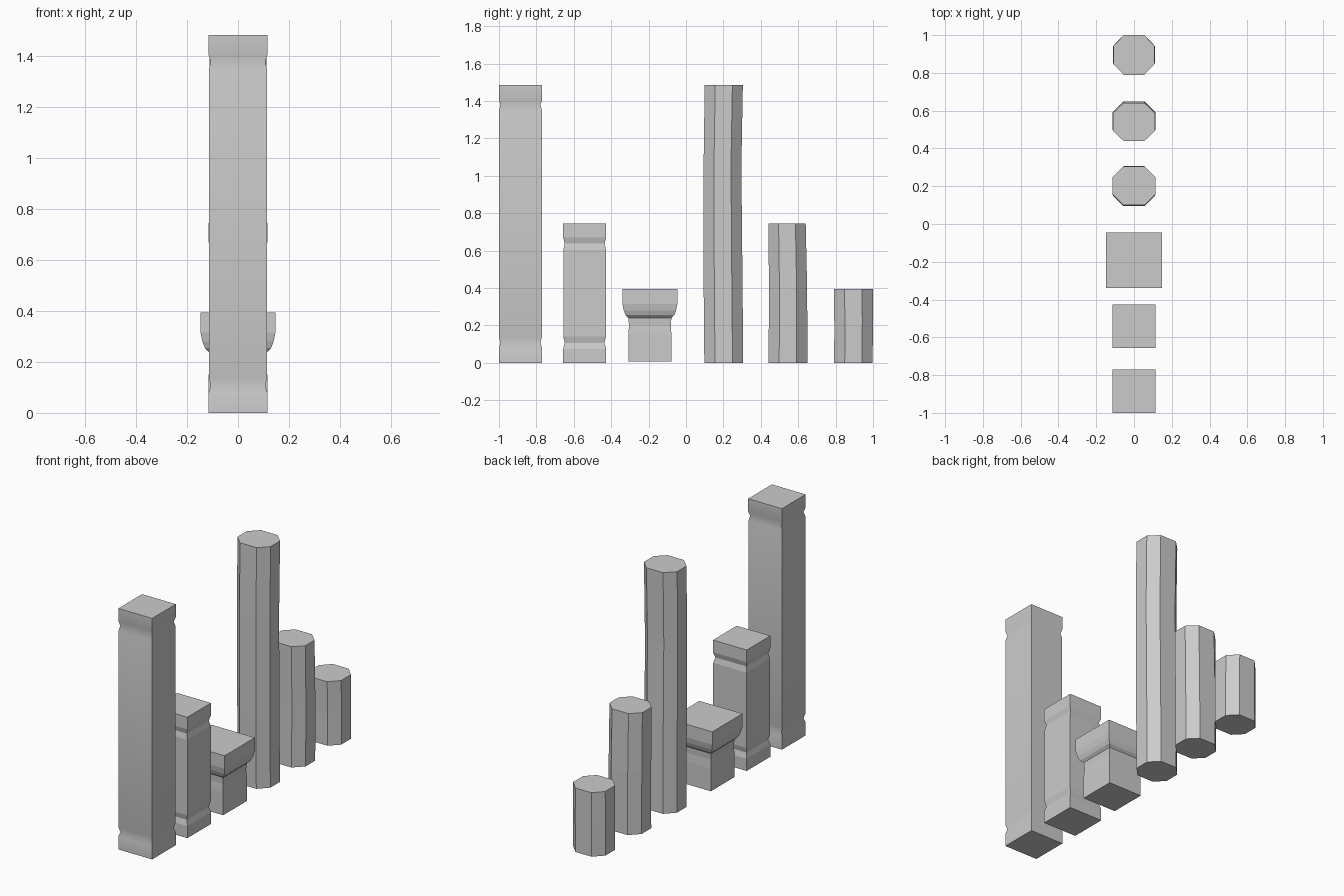
import bpy, bmesh, math

if "Cube" in bpy.data.objects:
    bpy.data.objects.remove(bpy.data.objects["Cube"])

SQUARE = [(-1, -1), (1, -1), (1, 1), (-1, 1)]
OCTAGON = [(-.5, -1), (.5, -1), (1, -.45), (1, .45),
           (.5, 1), (-.5, 1), (-1, .45), (-1, -.45)]


def loft(name, outline, rings, smooth=False):
    """Stack scaled outlines; each ring is (z, x centre, y centre, half x, half y)."""
    bm = bmesh.new()
    loops = [[bm.verts.new((cx + hx * u, cy + hy * v, z)) for u, v in outline]
             for z, cx, cy, hx, hy in rings]
    n = len(outline)
    for a, b in zip(loops, loops[1:]):
        for i in range(n):
            j = (i + 1) % n
            bm.faces.new((a[i], a[j], b[j], b[i]))
    bm.faces.new(loops[0][::-1])
    bm.faces.new(loops[-1])
    mesh = bpy.data.meshes.new(name)
    bm.to_mesh(mesh)
    bm.free()
    ob = bpy.data.objects.new(name, mesh)
    bpy.context.collection.objects.link(ob)
    if smooth:
        bpy.ops.object.select_all(action='DESELECT')
        ob.select_set(True)
        bpy.context.view_layer.objects.active = ob
        bpy.ops.object.shade_smooth_by_angle(angle=math.radians(35))


def square_pillar(name, y, profile, smooth=False):
    loft(name, SQUARE, [(z, 0, y, h, h) for z, h in profile], smooth)


def grooved(height, z0, z1, z2, depth):
    """Profile with one groove near the base, mirrored near the top."""
    half = [(0, .115), (z0, .115), (z1, .115 - depth), (z2, .114)]
    return half + [(height - z, h) for z, h in reversed(half)]


# Square pillars: tall, medium, and short one with a wide cap
square_pillar("tall_square_pillar", -.885, grooved(1.485, .08, .107, .135, .008), True)
square_pillar("medium_square_pillar", -.542, grooved(.745, .075, .107, .14, .009))
square_pillar("short_capped_pillar", -.193, [
    (.008, .115), (.15, .115), (.2, .112), (.24, .115), (.255, .13),
    (.28, .14), (.315, .147), (.395, .147)])

# Slightly uneven eight-sided columns
loft("tall_octagonal_column", OCTAGON, [
    (0, 0, .202, .112, .104), (.45, 0, .198, .111, .104),
    (1.05, 0, .195, .112, .101), (1.485, 0, .202, .113, .102)])
loft("medium_octagonal_column", OCTAGON, [
    (0, 0, .545, .112, .104), (.38, 0, .546, .113, .102),
    (.745, 0, .540, .112, .100)])
loft("short_octagonal_column", OCTAGON, [
    (0, 0, .895, .110, .103), (.2, 0, .896, .111, .103),
    (.395, 0, .895, .109, .105)])
